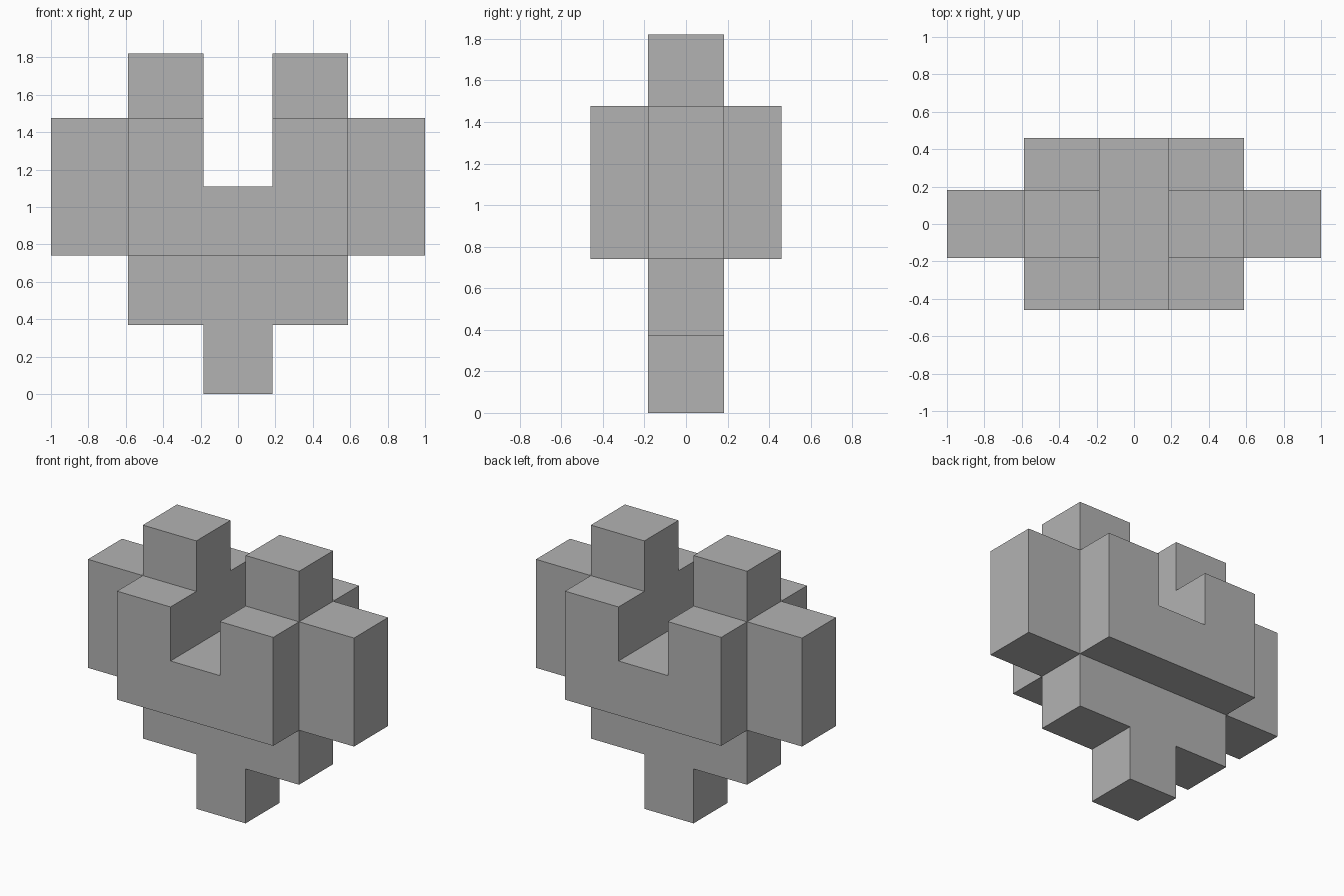
import bpy
import bmesh
from mathutils import Vector

if "Cube" in bpy.data.objects:
    bpy.data.objects.remove(bpy.data.objects["Cube"], do_unlink=True)

# Single flat grey
grey = bpy.data.materials.new("mid_grey")
grey.use_nodes = True
colour = (0.45, 0.45, 0.45, 1.0)
grey.diffuse_color = colour
grey.node_tree.nodes["Principled BSDF"].inputs["Base Color"].default_value = colour

# Block boundaries along each axis
XS = [-1.0, -0.587, -0.185, 0.185, 0.587, 1.0]
YS = [-0.46, -0.183, 0.183, 0.46]
ZS = [0.0, 0.37, 0.74, 1.11, 1.477, 1.82]

# Block patterns, listed from the bottom row to the top row
CORE = ["..#..", ".###.", "#####", "##.##", ".#.#."]
OUTER = [".....", ".....", ".###.", ".#.#.", "....."]
LAYERS = [OUTER, CORE, OUTER]

filled = {(i, j, k)
          for j, layer in enumerate(LAYERS)
          for k, row in enumerate(layer)
          for i, mark in enumerate(row) if mark == "#"}

# Heart body: skin only the exposed sides of the blocks
bm = bmesh.new()
for cell in filled:
    lo = Vector((XS[cell[0]], YS[cell[1]], ZS[cell[2]]))
    hi = Vector((XS[cell[0] + 1], YS[cell[1] + 1], ZS[cell[2] + 1]))
    for axis in range(3):
        u, v = (axis + 1) % 3, (axis + 2) % 3
        for side in (-1, 1):
            neighbour = list(cell)
            neighbour[axis] += side
            if tuple(neighbour) in filled:
                continue
            corners = []
            for a, b in ((lo[u], lo[v]), (hi[u], lo[v]), (hi[u], hi[v]), (lo[u], hi[v])):
                p = Vector()
                p[axis] = hi[axis] if side > 0 else lo[axis]
                p[u], p[v] = a, b
                corners.append(bm.verts.new(p))
            bm.faces.new(corners if side > 0 else corners[::-1])

# Weld the skin and merge coplanar faces
bmesh.ops.remove_doubles(bm, verts=bm.verts[:], dist=0.001)
bmesh.ops.dissolve_limit(bm, angle_limit=0.01, verts=bm.verts[:], edges=bm.edges[:])

mesh = bpy.data.meshes.new("block_heart")
bm.to_mesh(mesh)
bm.free()
mesh.materials.append(grey)
heart = bpy.data.objects.new("block_heart", mesh)
bpy.context.collection.objects.link(heart)
